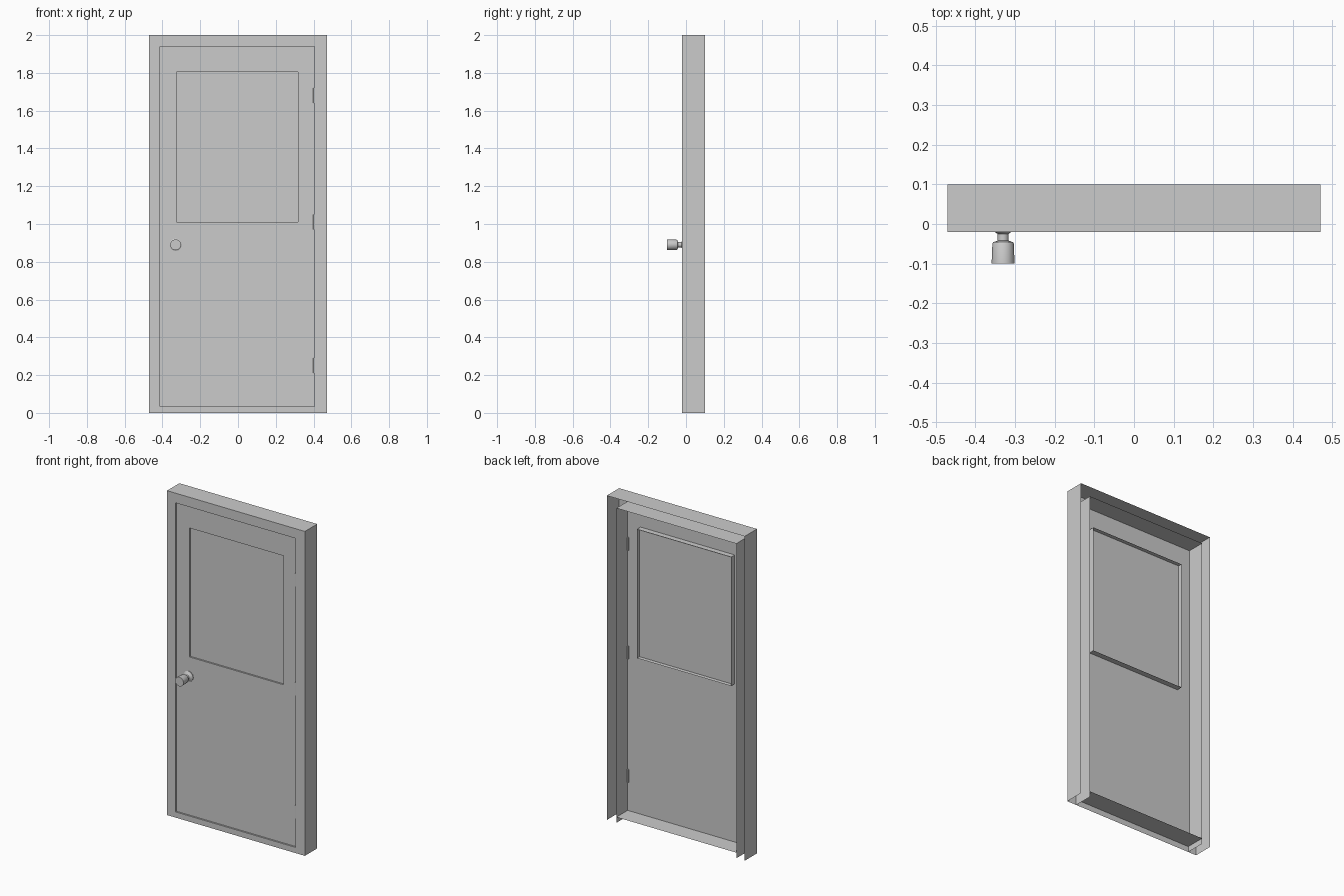
import bpy, bmesh, math
from mathutils import Matrix

if "Cube" in bpy.data.objects:
    bpy.data.objects.remove(bpy.data.objects["Cube"])

FRONT, BACK = -0.02, 0.10      # frame depth
DOOR, PANE, LIP = -0.01, 0.0, 0.025
OUT = (-0.47, 0.47, 0.0, 2.0)  # x0, x1, z0, z1
OPEN = (-0.413, 0.405, 0.035, 1.94)
WIN = (-0.325, 0.317, 1.01, 1.805)


def finish(name, bm, normals=False):
    bmesh.ops.remove_doubles(bm, verts=bm.verts, dist=1e-5)
    if normals:
        bmesh.ops.recalc_face_normals(bm, faces=bm.faces)
    me = bpy.data.meshes.new(name)
    bm.to_mesh(me)
    bm.free()
    ob = bpy.data.objects.new(name, me)
    bpy.context.collection.objects.link(ob)
    return ob


def face(bm, pts):
    bm.faces.new([bm.verts.new(p) for p in pts])


def corners(r, y):
    x0, x1, z0, z1 = r
    return [(x0, y, z0), (x1, y, z0), (x1, y, z1), (x0, y, z1)]


def ring(bm, a, b, sides=(0, 1, 2, 3)):
    """Bridge two corner loops; sides: 0 bottom, 1 right, 2 top, 3 left."""
    for i in sides:
        j = (i + 1) % 4
        face(bm, [a[i], a[j], b[j], b[i]])


# Frame: open-backed shell with no underside
bm = bmesh.new()
ring(bm, corners(OUT, FRONT), corners(OPEN, FRONT))
ring(bm, corners(OUT, BACK), corners(OUT, FRONT), (1, 2, 3))
ring(bm, corners(OPEN, FRONT), corners(OPEN, BACK))
# inner side walls run down to the floor
for x in OPEN[:2]:
    face(bm, [(x, FRONT, 0), (x, BACK, 0), (x, BACK, OPEN[2]), (x, FRONT, OPEN[2])])
finish("door_frame", bm)

# Door leaf: sheet with a window hole
bm = bmesh.new()
ring(bm, corners(OPEN, DOOR), corners(WIN, DOOR))
finish("door_leaf", bm)

# Window lip projecting behind the leaf
bm = bmesh.new()
ring(bm, corners(WIN, DOOR), corners(WIN, LIP))
finish("window_lip", bm)

# Window pane
bm = bmesh.new()
face(bm, corners(WIN, PANE))
finish("window_pane", bm)

# Hinges
for i, z in enumerate((0.25, 1.01, 1.68)):
    bm = bmesh.new()
    bmesh.ops.create_cone(bm, cap_ends=True, segments=8, radius1=0.007, radius2=0.007,
                          depth=0.08, matrix=Matrix.Translation((0.404, -0.01, z)))
    finish(f"hinge_{i + 1}", bm)

# Knob: lathed profile of (radius, y)
profile = [(0.033, DOOR), (0.033, -0.014), (0.018, -0.022), (0.014, -0.025),
           (0.014, -0.042), (0.025, -0.046), (0.027, -0.05), (0.029, -0.1), (0.0, -0.1)]
bm = bmesh.new()
vs = [bm.verts.new((r, y, 0)) for r, y in profile]
edges = [bm.edges.new(p) for p in zip(vs, vs[1:])]
bmesh.ops.spin(bm, geom=vs + edges, cent=(0, 0, 0), axis=(0, 1, 0),
               angle=2 * math.pi, steps=12)
bmesh.ops.translate(bm, verts=bm.verts, vec=(-0.33, 0, 0.89))
knob = finish("door_knob", bm, True)
bpy.context.view_layer.objects.active = knob
knob.select_set(True)
bpy.ops.object.shade_smooth_by_angle(angle=math.radians(35))
